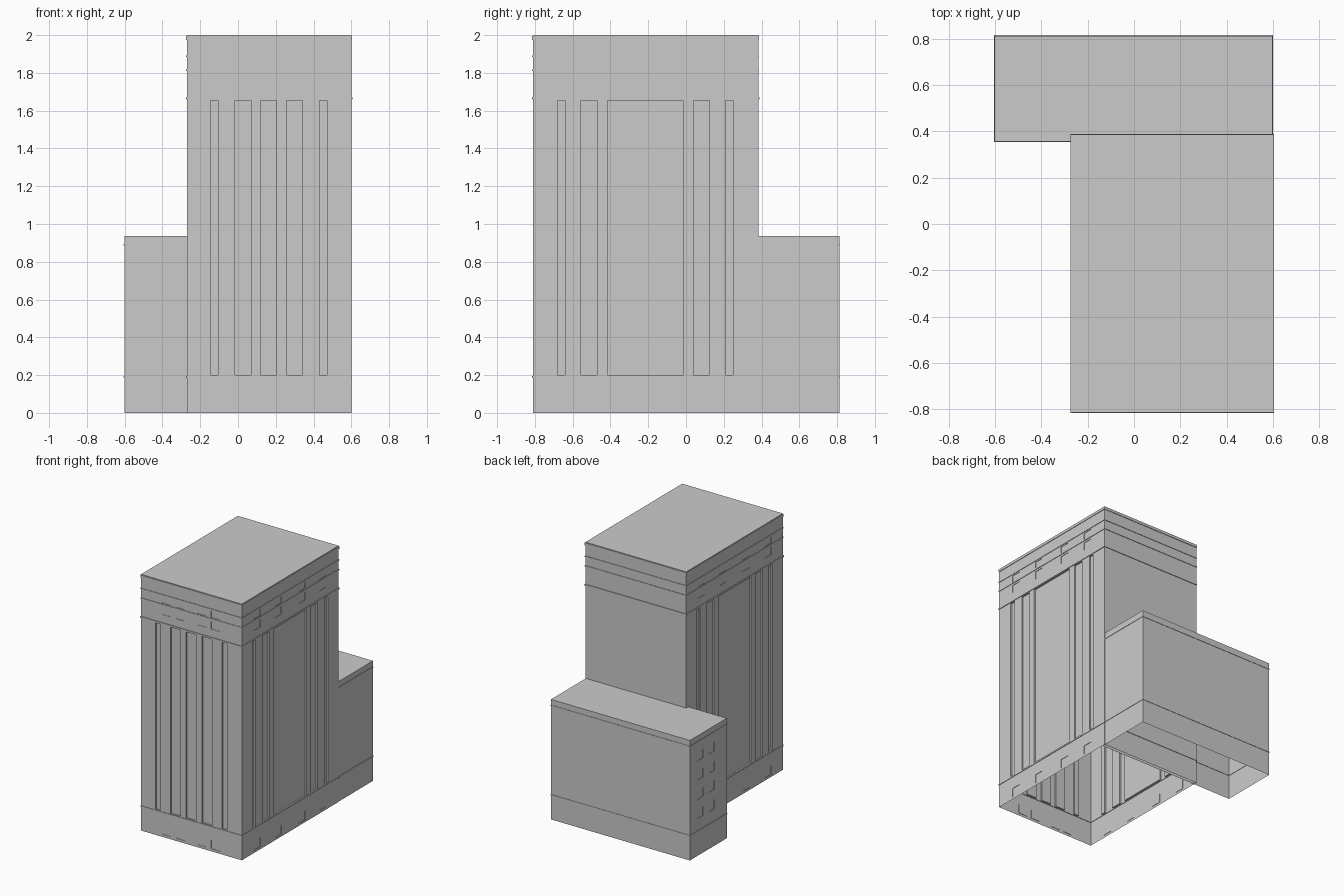
import bpy, bmesh
from mathutils import Vector

cube = bpy.data.objects.get("Cube")
if cube:
    bpy.data.objects.remove(cube, do_unlink=True)

stone = bpy.data.materials.new("grey stone")
stone.use_nodes = True
stone.diffuse_color = (0.6, 0.6, 0.6, 1)
stone.node_tree.nodes["Principled BSDF"].inputs["Base Color"].default_value = (0.6, 0.6, 0.6, 1)

FRONT, RIGHT, LEFT = Vector((0, -1, 0)), Vector((-1, 0, 0)), Vector((1, 0, 0))


def build_shell(name, low, high, rects, courses):
    """Hollow block, open below. rects: (wall normal, start, end, bottom, top, depth);
    courses: (bottom, top, depth) bands running all the way round."""
    bm = bmesh.new()
    bmesh.ops.create_cube(bm, size=1)
    low, high = Vector(low), Vector(high)
    for v in bm.verts:
        v.co = (low + high) / 2 + v.co * (high - low)
    bm.normal_update()
    bmesh.ops.delete(bm, geom=[f for f in bm.faces if f.normal.z < -0.5], context='FACES')
    # cut lines along each axis
    cuts = [set(), set(), set()]
    for normal, a, b, z0, z1, depth in rects:
        cuts[0 if abs(normal.y) > 0.5 else 1].update((a, b))
        cuts[2].update((z0, z1))
    for z0, z1, depth in courses:
        cuts[2].update((z0, z1))
    for axis in range(3):
        plane = Vector((0, 0, 0))
        plane[axis] = 1
        for c in sorted(cuts[axis]):
            if low[axis] < c < high[axis]:
                bmesh.ops.bisect_plane(bm, geom=bm.verts[:] + bm.edges[:] + bm.faces[:],
                                       plane_co=plane * c, plane_no=plane, dist=1e-5)
    bm.normal_update()
    # choose all regions before moving any of them
    regions = []
    for normal, a, b, z0, z1, depth in rects:
        axis = 0 if abs(normal.y) > 0.5 else 1
        faces = []
        for f in bm.faces:
            c = f.calc_center_median()
            if f.normal.dot(normal) > 0.9 and a < c[axis] < b and z0 < c.z < z1:
                faces.append(f)
        regions.append((faces, depth))
    for z0, z1, depth in courses:
        regions.append(([f for f in bm.faces if abs(f.normal.z) < 0.5
                         and z0 < f.calc_center_median().z < z1], depth))
    for faces, depth in regions:
        if faces:
            bmesh.ops.inset_region(bm, faces=faces, thickness=0, depth=depth,
                                   use_boundary=True, use_even_offset=True)
    mesh = bpy.data.meshes.new(name)
    bm.to_mesh(mesh)
    bm.free()
    mesh.materials.append(stone)
    obj = bpy.data.objects.new(name, mesh)
    bpy.context.collection.objects.link(obj)
    return obj


def mirrored(spans, middle):
    return spans + [(2 * middle - b, 2 * middle - a) for a, b in spans]


# tall recessed strips between the pilasters
MID_X, MID_Y = 0.163, -0.215
front_strips = mirrored([(-0.145, -0.105), (-0.015, 0.07)], MID_X) + [(0.12, 0.205)]
side_strips = mirrored([(-0.68, -0.64), (-0.555, -0.47)], MID_Y) + [(-0.415, -0.015)]
tower_rects = [(FRONT, a, b, 0.2, 1.655, -0.012) for a, b in front_strips]
for wall in (RIGHT, LEFT):
    tower_rects += [(wall, a, b, 0.2, 1.655, -0.012) for a, b in side_strips]

# shallow windows in the base and in the upper bands
front_windows = mirrored([(-0.09, -0.01), (0.03, 0.11)], MID_X)
side_windows = mirrored([(-0.66, -0.58), (-0.4, -0.32)], MID_Y)
for z0, z1 in ((0.02, 0.09), (1.735, 1.795), (1.825, 1.875)):
    tower_rects += [(FRONT, a, b, z0, z1, -0.003) for a, b in front_windows]
    for wall in (RIGHT, LEFT):
        tower_rects += [(wall, a, b, z0, z1, -0.003) for a, b in side_windows]

# string courses round the tower
tower_courses = [(0.185, 0.195, 0.004), (1.66, 1.672, 0.005),
                 (1.81, 1.818, 0.004), (1.885, 1.893, 0.004), (1.975, 1.995, 0.004)]
build_shell("tower", (-0.27, -0.81, 0), (0.6, 0.383, 2), tower_rects, tower_courses)

# lower rear wing with small windows on its end wall
wing_rects = [(RIGHT, y, y + 0.065, z, z + 0.07, -0.004)
              for y in (0.51, 0.65) for z in (0.29, 0.44, 0.59, 0.74)]
wing_courses = [(0.188, 0.196, 0.003), (0.885, 0.893, 0.003)]
build_shell("rear_wing", (-0.602, 0.357, 0), (0.597, 0.812, 0.937), wing_rects, wing_courses)
